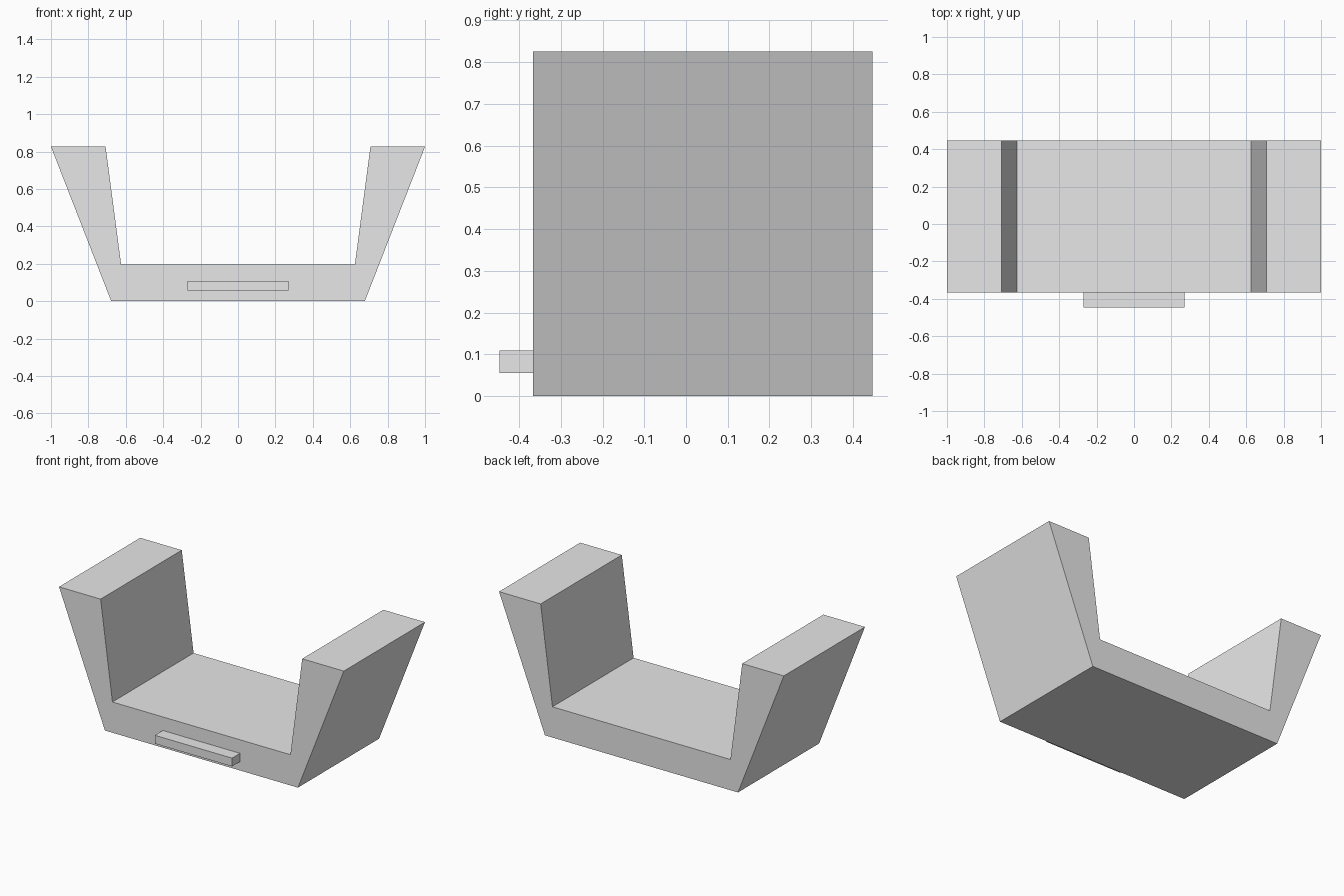
import bpy
import bmesh

cube = bpy.data.objects.get("Cube")
if cube:
    bpy.data.objects.remove(cube, do_unlink=True)

# Single plain grey
grey = bpy.data.materials.new("light_grey")
grey.use_nodes = True
colour = (0.8, 0.8, 0.8, 1.0)
grey.diffuse_color = colour
grey.node_tree.nodes["Principled BSDF"].inputs["Base Color"].default_value = colour


def extrude_profile(name, half_profile, y_front, y_back):
    """Mirror an x-z half profile across x = 0 and extrude it along y."""
    outline = half_profile + [(-x, z) for x, z in reversed(half_profile)]
    bm = bmesh.new()
    face = bm.faces.new([bm.verts.new((x, y_front, z)) for x, z in outline])
    result = bmesh.ops.extrude_face_region(bm, geom=[face])
    moved = [v for v in result["geom"] if isinstance(v, bmesh.types.BMVert)]
    bmesh.ops.translate(bm, verts=moved, vec=(0, y_back - y_front, 0))
    bmesh.ops.recalc_face_normals(bm, faces=bm.faces)
    mesh = bpy.data.meshes.new(name)
    bm.to_mesh(mesh)
    bm.free()
    mesh.materials.append(grey)
    obj = bpy.data.objects.new(name, mesh)
    bpy.context.collection.objects.link(obj)
    return obj


FRONT = -0.367

# U-shaped body with flaring side walls
extrude_profile("cradle_body",
                [(0.678, 0), (1.0, 0.826), (0.708, 0.826), (0.625, 0.195)],
                FRONT, 0.447)

# Small ledge on the front
extrude_profile("front_ledge", [(0.271, 0.056), (0.271, 0.109)], -0.447, FRONT)
